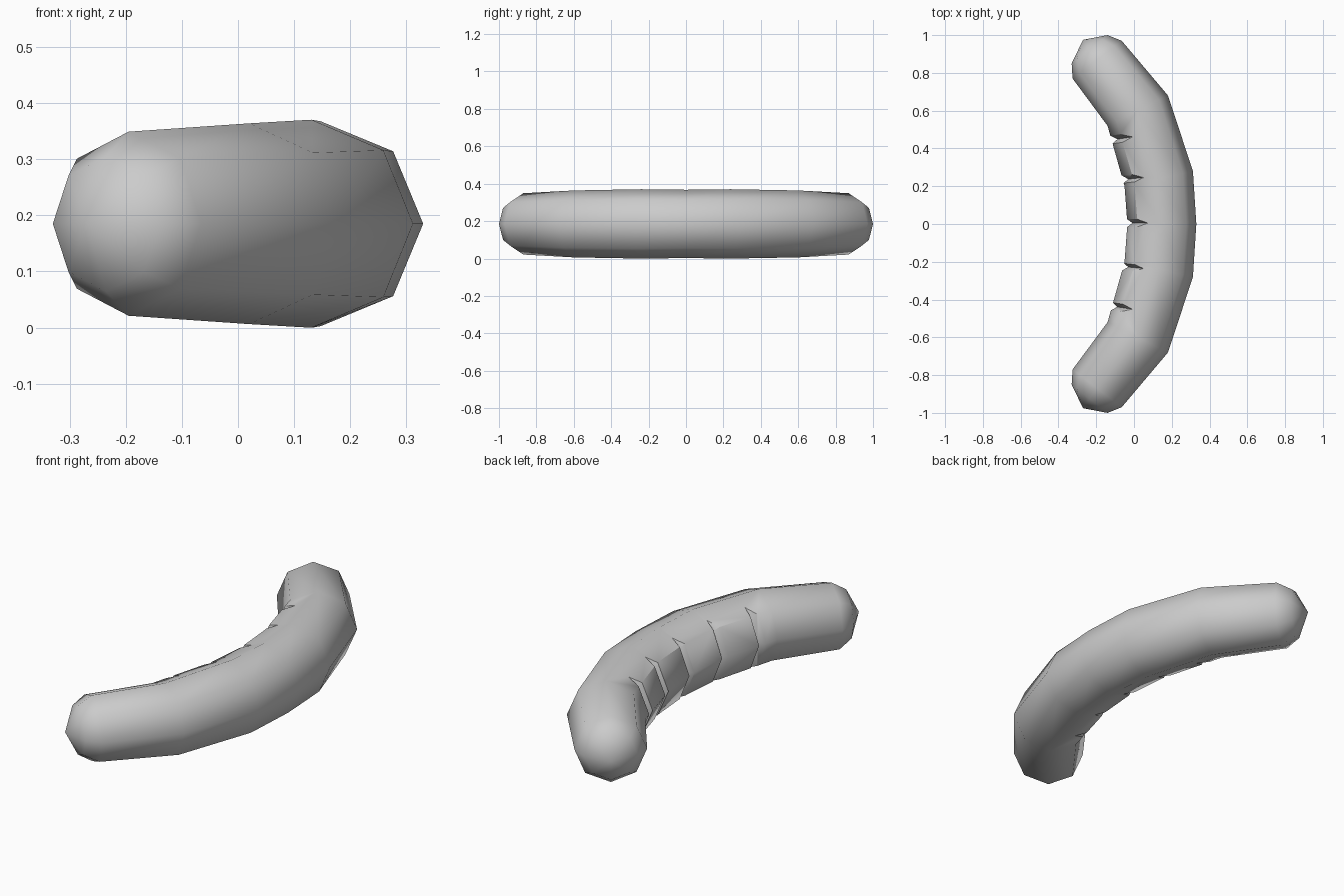
import bpy, bmesh
from math import sin, cos, pi, radians
from mathutils import Vector

if "Cube" in bpy.data.objects:
    bpy.data.objects.remove(bpy.data.objects["Cube"], do_unlink=True)

SIDES = 8
MID_Z = 0.185

grey = bpy.data.materials.new("plain grey")
grey.use_nodes = True
grey.diffuse_color = (0.6, 0.6, 0.6, 1)
grey.node_tree.nodes["Principled BSDF"].inputs["Base Color"].default_value = (0.6, 0.6, 0.6, 1)


def make_object(name, bm):
    bmesh.ops.recalc_face_normals(bm, faces=bm.faces)
    mesh = bpy.data.meshes.new(name)
    bm.to_mesh(mesh)
    bm.free()
    mesh.materials.append(grey)
    obj = bpy.data.objects.new(name, mesh)
    bpy.context.collection.objects.link(obj)
    return obj


def around(center, outward, radius, angle):
    """Point on a circle standing upright along the outward direction."""
    return center + outward * (radius * cos(angle)) + Vector((0, 0, radius * sin(angle)))


# Body: octagonal rings swept along the bend, from the middle to one end
half = [  # outer and inner point of each ring, seen from above
    ((0.18, 0.68), (-0.14, 0.52)),
    ((-0.065, 0.97), (-0.325, 0.77)),
    ((-0.14, 1.0), (-0.33, 0.85)),
]
half.insert(0, ((0.312, 0.28), (-0.05, 0.2)))
flip = lambda p: (p[0], -p[1])
rings = [(flip(a), flip(b)) for a, b in reversed(half)] + [((0.33, 0), (-0.035, 0))] + half

bm = bmesh.new()
loops = []
for outer, inner in rings:
    a, b = Vector((*outer, MID_Z)), Vector((*inner, MID_Z))
    loops.append([bm.verts.new(around((a + b) / 2, (a - b).normalized(), (a - b).length / 2,
                                      2 * pi * k / SIDES)) for k in range(SIDES)])
for low, high in zip(loops, loops[1:]):
    for k in range(SIDES):
        n = (k + 1) % SIDES
        bm.faces.new((low[k], low[n], high[n], high[k]))
for loop, side in ((loops[0], -1), (loops[-1], 1)):
    tip = bm.verts.new((-0.27, 0.975 * side, MID_Z))
    for k in range(SIDES):
        bm.faces.new((loop[k], loop[(k + 1) % SIDES], tip))
body = make_object("sausage_body", bm)


# Creases: tapered V-shaped cuts wrapped round the inner side
def crease_cutter(name, x, y, tilt):
    outward = Vector((cos(tilt), sin(tilt), 0))
    along = Vector((-sin(tilt), cos(tilt), 0))
    radius = 0.181
    center = Vector((x, y, MID_Z)) + outward * radius
    bm = bmesh.new()
    sections = []
    for degrees in (-45, 0, 45):
        angle = pi + radians(degrees)
        rim = around(center, outward, radius * 1.12, angle)
        floor = around(center, outward, radius * 0.85, angle)
        sections.append([bm.verts.new(p) for p in (rim - along * 0.035, rim + along * 0.035, floor)])
    for s, t in zip(sections, sections[1:]):
        for k in range(3):
            n = (k + 1) % 3
            bm.faces.new((s[k], s[n], t[n], t[k]))
    for section, degrees in ((sections[0], -72), (sections[-1], 72)):
        end = bm.verts.new(around(center, outward, radius, pi + radians(degrees)))
        for k in range(3):
            bm.faces.new((section[k], section[(k + 1) % 3], end))
    cutter = make_object(name, bm)
    cutter.hide_render = True
    return cutter


spots = [(-0.035, 0.005, 0), (-0.058, 0.235, 0.1), (-0.058, -0.225, -0.1),
         (-0.115, 0.445, 0.15), (-0.115, -0.435, -0.15)]
cutters = []
for i, spot in enumerate(spots):
    cutter = crease_cutter(f"crease_cutter_{i + 1}", *spot)
    cut = body.modifiers.new(f"crease_{i + 1}", "BOOLEAN")
    cut.operation = "DIFFERENCE"
    cut.solver = "EXACT"
    cut.object = cutter
    cutters.append(cutter)

# Apply the cuts, drop the cutters and smooth the skin
bpy.context.view_layer.objects.active = body
body.select_set(True)
for cut in list(body.modifiers):
    bpy.ops.object.modifier_apply(modifier=cut.name)
for cutter in cutters:
    bpy.data.objects.remove(cutter, do_unlink=True)
bpy.ops.object.shade_smooth_by_angle(angle=radians(52))
